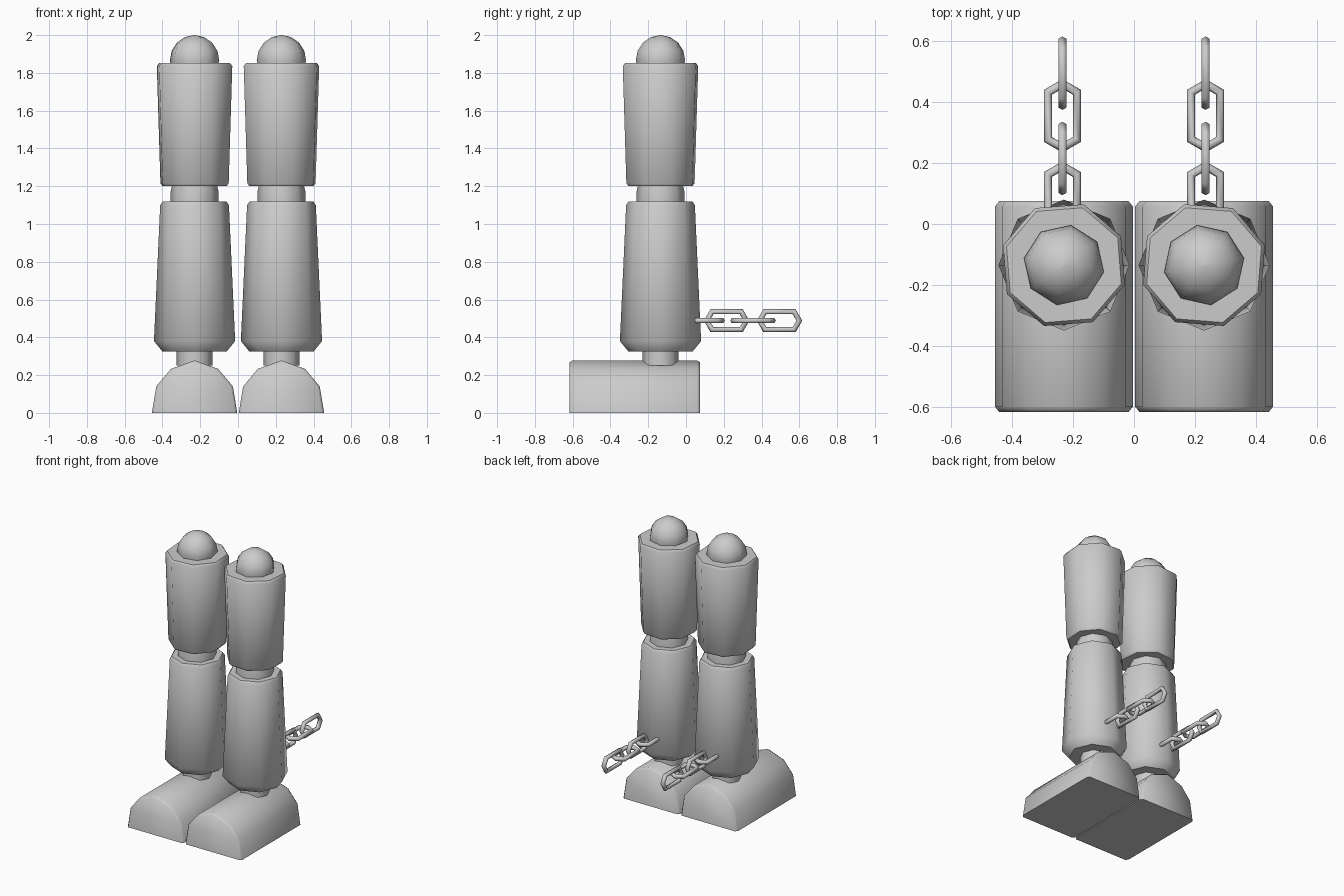
import bpy, bmesh, math
from mathutils import Matrix, Vector

if "Cube" in bpy.data.objects:
    bpy.data.objects.remove(bpy.data.objects["Cube"])

LEG_X, LEG_Y = 0.23, -0.135


def finish(name, bm, angle=50):
    bmesh.ops.recalc_face_normals(bm, faces=bm.faces[:])
    mesh = bpy.data.meshes.new(name)
    bm.to_mesh(mesh)
    bm.free()
    ob = bpy.data.objects.new(name, mesh)
    bpy.context.collection.objects.link(ob)
    bpy.ops.object.select_all(action='DESELECT')
    ob.select_set(True)
    bpy.context.view_layer.objects.active = ob
    bpy.ops.object.shade_smooth_by_angle(angle=math.radians(angle))
    return ob


def loft(name, rings, angle=50):
    """Skin a list of closed rings and cap both ends."""
    bm = bmesh.new()
    loops = [[bm.verts.new(p) for p in ring] for ring in rings]
    n = len(loops[0])
    for a, b in zip(loops, loops[1:]):
        for i in range(n):
            j = (i + 1) % n
            bm.faces.new((a[i], a[j], b[j], b[i]))
    bm.faces.new(loops[0])
    bm.faces.new(loops[-1])
    return finish(name, bm, angle)


def turned(name, side, profile, sides=8, turn=0.0):
    """Low-poly turned part on a leg axis; profile is (radius, z)."""
    rings = []
    for r, z in profile:
        ring = []
        for i in range(sides):
            a = math.radians(turn) + 2 * math.pi * i / sides
            ring.append((side * (LEG_X + r * math.cos(a)), LEG_Y + r * math.sin(a), z))
        rings.append(ring)
    return loft(name, rings)


def foot(name, side):
    half = [(0.226, 0.0), (0.203, 0.14), (0.125, 0.233)]
    prof = half + [(0, 0.278)] + [(-x, z) for x, z in reversed(half)]
    rings = []
    # slightly smaller end rings give the bevelled ends
    for y, k in ((-0.617, 0.94), (-0.6, 1), (0.058, 1), (0.075, 0.94)):
        rings.append([(side * LEG_X + x * k, y, 0.1 + (z - 0.1) * k if z else 0.0)
                      for x, z in prof])
    return loft(name, rings, 60)


def link(name, side, y, upright):
    """Elongated six-sided chain link."""
    bm = bmesh.new()
    major, minor, R, r = 6, 6, 0.055, 0.0155
    loops = []
    for i in range(major):
        a = math.radians(30) + 2 * math.pi * i / major
        loop = []
        for j in range(minor):
            b = 2 * math.pi * j / minor
            p = Vector(((R + r * math.cos(b)) * math.cos(a),
                        (R + r * math.cos(b)) * math.sin(a), r * math.sin(b)))
            p.y += math.copysign(0.05, p.y)
            loop.append(bm.verts.new(p))
        loops.append(loop)
    for i in range(major):
        p, q = loops[i], loops[(i + 1) % major]
        for j in range(minor):
            k = (j + 1) % minor
            bm.faces.new((p[j], q[j], q[k], p[k]))
    turn = Matrix.Rotation(math.radians(90 if upright else 0), 4, 'Y')
    bm.transform(Matrix.Translation((side * 0.235, y, 0.488)) @ turn)
    return finish(name, bm, 65)


for side, tag in ((-1, "left"), (1, "right")):
    foot(f"foot_{tag}", side)
    turned(f"ankle_{tag}", side, [(0.095, 0.25), (0.095, 0.36)])
    turned(f"shin_{tag}", side, [(0.17, 0.325), (0.215, 0.38), (0.182, 1.10), (0.17, 1.118)])
    turned(f"knee_{tag}", side, [(0.127, 1.09), (0.127, 1.17), (0.118, 1.21)])
    turned(f"thigh_{tag}", side,
           [(0.178, 1.20), (0.19, 1.215), (0.21, 1.835), (0.198, 1.852)], turn=18)
    # hip ball
    ball = [(0.133 * math.cos(t), 1.865 + 0.135 * math.sin(t))
            for t in [math.radians(d) for d in (-30, 0, 22.5, 45, 67.5, 88)]]
    turned(f"hip_ball_{tag}", side, ball, turn=10)
    # chain trailing behind the ankle
    for i, y in enumerate((0.085, 0.215, 0.355, 0.495)):
        link(f"chain_link_{tag}_{i + 1}", side, y, i % 2 == 1)
